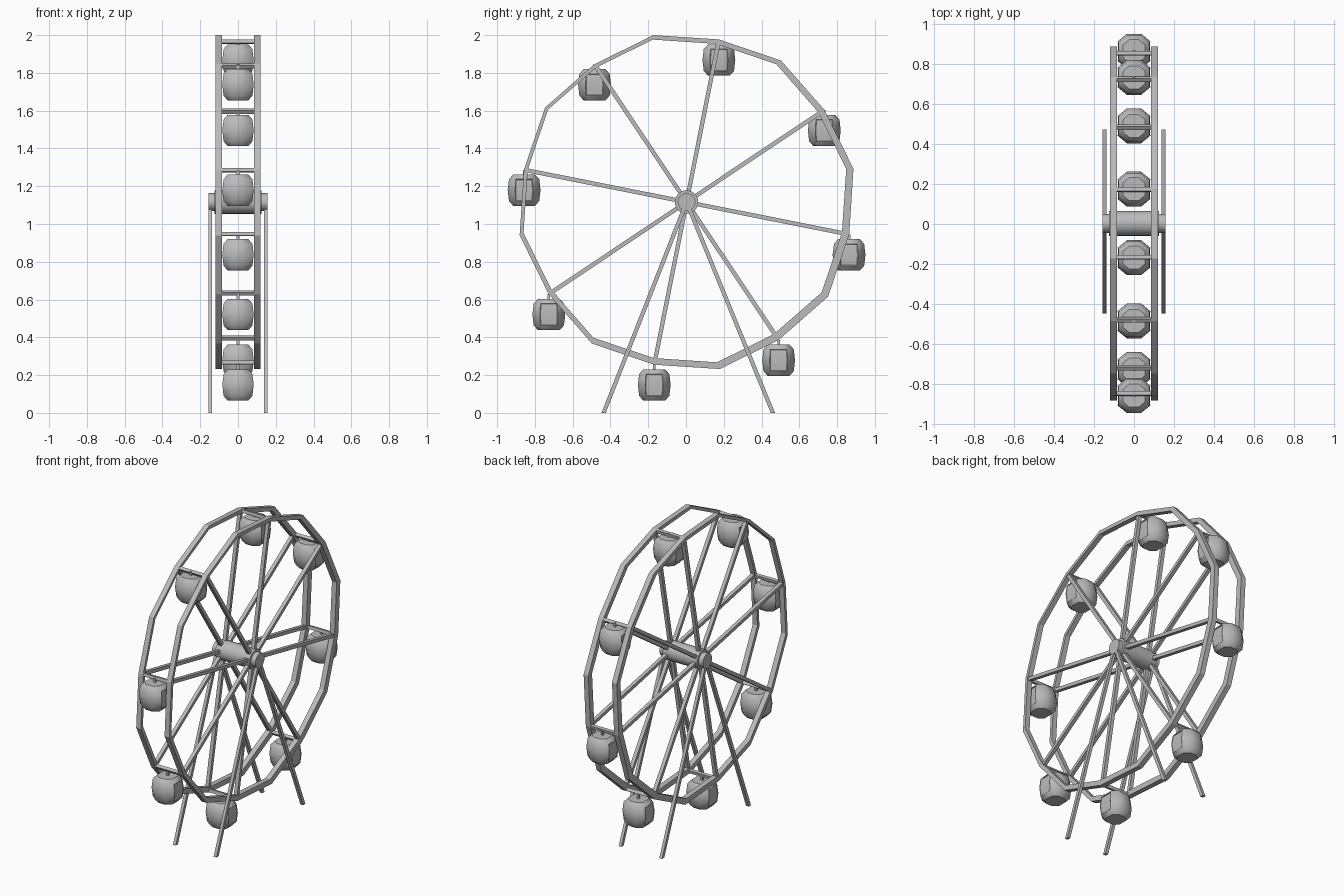
import bpy, bmesh
from math import cos, sin, pi, radians
from mathutils import Vector, Matrix

cube = bpy.data.objects.get("Cube")
if cube:
    bpy.data.objects.remove(cube, do_unlink=True)

HUB = Vector((0, 0.003, 1.116))
RIM_X = 0.1025       # centre of each rim
RIM_W = 0.034        # rim width across the wheel
STEP = pi / 8

grey = bpy.data.materials.new("steel grey")
grey.use_nodes = True
COLOR = (0.5, 0.5, 0.5, 1)
grey.diffuse_color = COLOR
grey.node_tree.nodes["Principled BSDF"].inputs["Base Color"].default_value = COLOR


def finish(bm, name, smooth=None):
    bmesh.ops.recalc_face_normals(bm, faces=bm.faces)
    mesh = bpy.data.meshes.new(name)
    bm.to_mesh(mesh)
    bm.free()
    mesh.materials.append(grey)
    obj = bpy.data.objects.new(name, mesh)
    bpy.context.collection.objects.link(obj)
    if smooth:
        bpy.ops.object.select_all(action='DESELECT')
        obj.select_set(True)
        bpy.context.view_layer.objects.active = obj
        bpy.ops.object.shade_smooth_by_angle(angle=radians(smooth))
    return obj


def loft(bm, rings, closed=False):
    """Skin a list of equal vertex rings; cap the ends unless closed."""
    rings = [[bm.verts.new(p) for p in ring] for ring in rings]
    n = len(rings[0])
    pairs = list(zip(rings, rings[1:]))
    if closed:
        pairs.append((rings[-1], rings[0]))
    else:
        bm.faces.new(rings[0])
        bm.faces.new(rings[-1])
    return [bm.faces.new((a[i], a[(i + 1) % n], b[(i + 1) % n], b[i]))
            for a, b in pairs for i in range(n)]


def bar(bm, a, b, across, width, depth):
    """Square bar from a to b; width runs along the across direction."""
    a, b = Vector(a), Vector(b)
    u = Vector(across)
    v = (b - a).cross(u).normalized()
    quad = [u * sx * width / 2 + v * sy * depth / 2
            for sx, sy in ((-1, -1), (1, -1), (1, 1), (-1, 1))]
    loft(bm, [[a + q for q in quad], [b + q for q in quad]])


def wheel(x, r, angle):
    return HUB + Vector((x, r * cos(angle), r * sin(angle)))


def axle(bm, x0, x1, r):
    loft(bm, [[wheel(x, r, 2 * pi * i / 24) for i in range(24)] for x in (x0, x1)])


spoke_angles = [(2 * k - 0.5) * STEP for k in range(8)]

# Two sixteen-sided rims, slightly heavier towards the lower back
shift = Vector((0, -0.009, 0.006))
for side, label in ((-1, "right"), (1, "left")):
    bm = bmesh.new()
    x0, x1 = side * RIM_X - RIM_W / 2, side * RIM_X + RIM_W / 2
    rings = []
    for k in range(16):
        ang = (k - 0.5) * STEP
        r = 0.878 if k % 2 == 0 else 0.901
        rings.append([wheel(x0, r, ang), wheel(x1, r, ang),
                      wheel(x1, r - 0.03, ang) + shift,
                      wheel(x0, r - 0.03, ang) + shift])
    loft(bm, rings, closed=True)
    finish(bm, label + "_rim")

    # Spokes
    bm = bmesh.new()
    for ang in spoke_angles:
        bar(bm, wheel(side * RIM_X, 0.03, ang), wheel(side * RIM_X, 0.865, ang),
            (1, 0, 0), 0.024, 0.022)
    finish(bm, label + "_spokes")

    # Support legs, cut level at the ground
    bm = bmesh.new()
    for foot in (-0.436, 0.46):
        rings = []
        for y, z in ((foot, 0), (HUB.y, HUB.z)):
            rings.append([(side * 0.147 + sx * 0.01, y + sy * 0.0115, z)
                          for sx, sy in ((-1, -1), (1, -1), (1, 1), (-1, 1))])
        loft(bm, rings)
    finish(bm, label + "_legs")

    # Bearing cap
    bm = bmesh.new()
    axle(bm, side * 0.115, side * 0.157, 0.047)
    finish(bm, label + "_hub_cap", 35)

# Hub drum
bm = bmesh.new()
axle(bm, -0.125, 0.125, 0.062)
finish(bm, "hub_drum", 35)

# Cross bars joining the rims
bm = bmesh.new()
for ang in spoke_angles:
    bar(bm, wheel(-RIM_X, 0.866, ang), wheel(RIM_X, 0.866, ang),
        (0, -sin(ang), cos(ang)), 0.02, 0.02)
finish(bm, "cross_bars")

# Hanging cabins: bulging eight-sided bodies with recessed side panels
plan = [(0.083, -0.048), (0.083, 0.048), (0.036, 0.087), (-0.036, 0.087),
        (-0.083, 0.048), (-0.083, -0.048), (-0.036, -0.087), (0.036, -0.087)]
profile = [(-0.083, 0.66), (-0.058, 0.92), (0, 1), (0.058, 0.92), (0.083, 0.66)]
for k, ang in enumerate(spoke_angles):
    centre = wheel(0, 0.877, ang) - Vector((0, 0, 0.108))
    bm = bmesh.new()
    faces = loft(bm, [[(x * s, y * s, z) for x, y in plan] for z, s in profile])
    bmesh.ops.recalc_face_normals(bm, faces=bm.faces)
    for sign in (-1, 1):
        panel = [f for f in faces if f.normal.x * sign > 0.9]
        bmesh.ops.inset_region(bm, faces=panel, thickness=0.004, depth=-0.003)
    bmesh.ops.translate(bm, verts=bm.verts, vec=centre)
    finish(bm, f"cabin_{k + 1}", 40)

    # Hanger post
    bm = bmesh.new()
    bar(bm, centre + Vector((0, 0, 0.08)), centre + Vector((0, 0, 0.108)),
        (1, 0, 0), 0.014, 0.014)
    finish(bm, f"cabin_hanger_{k + 1}")
